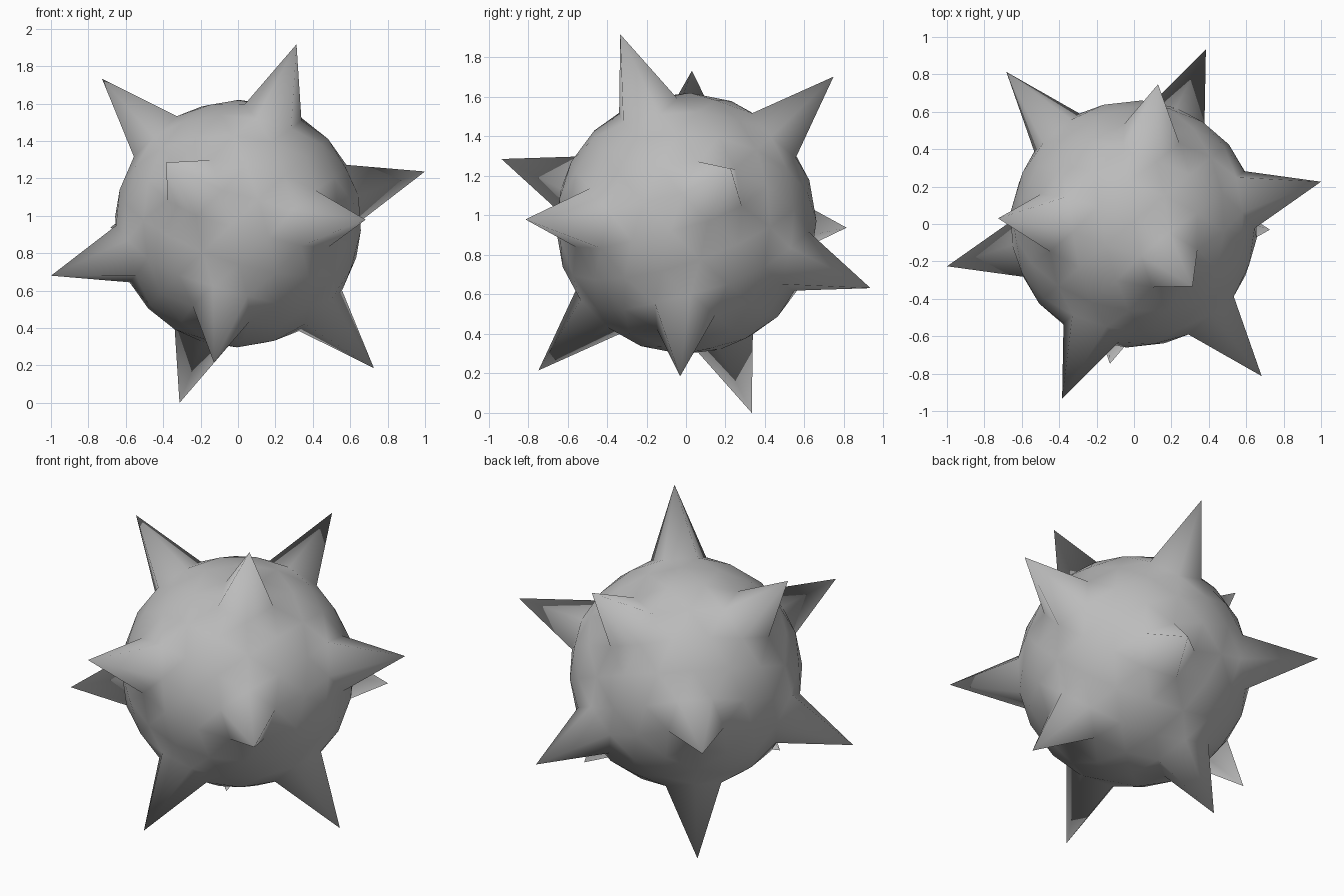
import bpy, bmesh
from mathutils import Matrix, Vector

if "Cube" in bpy.data.objects:
    bpy.data.objects.remove(bpy.data.objects["Cube"], do_unlink=True)

BODY_RADIUS = 0.662
SPIKE_REACH = 1.062

# Tilt of the ball: its pole spike and one neighbouring spike
pole = Vector((0.31, -0.33, 0.95)).normalized()
side = Vector((1.0, 0.23, 0.27))
x_axis = (side - pole * side.dot(pole)).normalized()
y_axis = pole.cross(x_axis)
tilt = Matrix((x_axis, y_axis, pole)).transposed().to_4x4()

# Round body; the twelve five-sided corners are pulled out into spikes
bm = bmesh.new()
bmesh.ops.create_icosphere(bm, subdivisions=3, radius=BODY_RADIUS)
for v in bm.verts:
    if len(v.link_edges) == 5:
        v.co = v.co.normalized() * SPIKE_REACH
bmesh.ops.transform(bm, matrix=tilt, verts=bm.verts)

# Stand on the lowest spike
lowest = min(v.co.z for v in bm.verts)
bmesh.ops.translate(bm, vec=(0, 0, -lowest), verts=bm.verts)
bmesh.ops.recalc_face_normals(bm, faces=bm.faces)
for f in bm.faces:
    f.smooth = True

mesh = bpy.data.meshes.new("spiked_ball")
bm.to_mesh(mesh)
bm.free()
ball = bpy.data.objects.new("spiked_ball", mesh)
bpy.context.collection.objects.link(ball)

# Plain grey metal
grey = bpy.data.materials.new("grey")
grey.use_nodes = True
colour = (0.5, 0.5, 0.5, 1)
grey.diffuse_color = colour
grey.node_tree.nodes["Principled BSDF"].inputs["Base Color"].default_value = colour
mesh.materials.append(grey)
